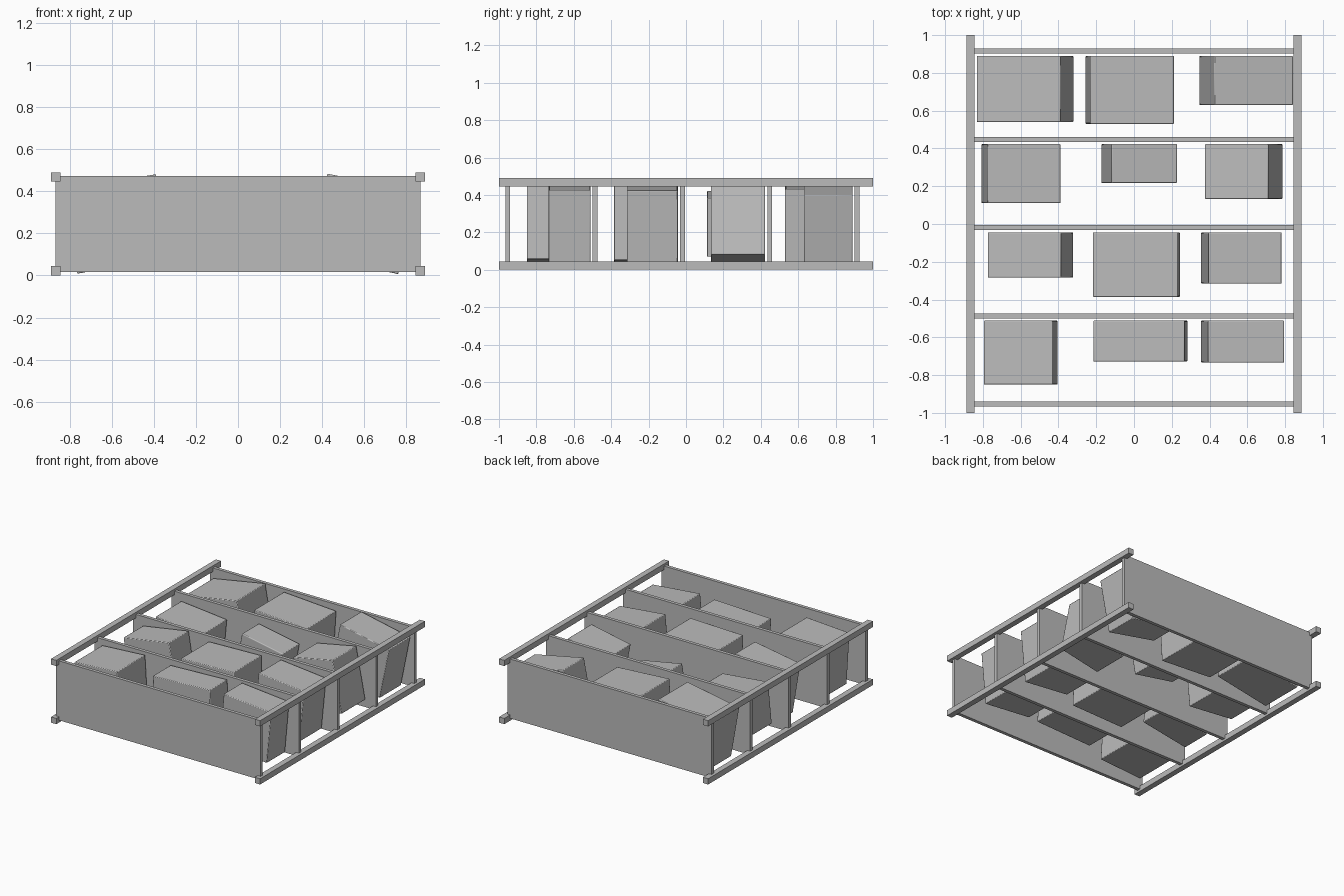
import bpy
import math

cube = bpy.data.objects.get("Cube")
if cube:
    bpy.data.objects.remove(cube, do_unlink=True)

grey = bpy.data.materials.new("plain_grey")
grey.use_nodes = True
colour = (0.5, 0.5, 0.5, 1)
grey.diffuse_color = colour
grey.node_tree.nodes["Principled BSDF"].inputs["Base Color"].default_value = colour


def block(name, centre, size, turn=0, bevel=0):
    """Box with baked size, optionally turned about the y axis and bevelled."""
    bpy.ops.mesh.primitive_cube_add(size=1, location=centre)
    obj = bpy.context.object
    obj.name = name
    obj.scale = size
    bpy.ops.object.transform_apply(location=False, rotation=False, scale=True)
    obj.rotation_euler.y = turn
    obj.data.materials.append(grey)
    if bevel:
        mod = obj.modifiers.new("soft_edges", "BEVEL")
        mod.width = bevel
        mod.segments = 2
        bpy.ops.object.shade_smooth_by_angle(angle=math.radians(35))
    return obj


MID_Z = 0.245
RAIL = 0.044

# Four long corner rails
for side, x in (("right", -0.866), ("left", 0.866)):
    for level, z in (("lower", RAIL / 2), ("upper", 2 * MID_Z - RAIL / 2)):
        block(f"{side}_{level}_rail", (x, 0, z), (RAIL, 2, RAIL))

# Five shelf boards
shelf_y = [-0.953 + 0.467 * i for i in range(5)]
for i, y in enumerate(shelf_y):
    block(f"shelf_{i + 1}", (0, y, MID_Z), (1.736, 0.026, 0.456))

# Boxes on each shelf: x start, x end, height, slanted side width, depth
# (a negative side width turns the box the other way)
rows = [
    [(-0.795, -0.405, 0.34, -0.025, 0.4), (-0.215, 0.283, 0.217, -0.015, 0.4),
     (0.355, 0.795, 0.223, 0.037, 0.4)],
    [(-0.775, -0.322, 0.24, -0.065, 0.4), (-0.217, 0.243, 0.342, -0.011, 0.4),
     (0.355, 0.782, 0.272, 0.04, 0.4)],
    [(-0.808, -0.388, 0.312, 0.031, 0.315), (-0.174, 0.228, 0.207, 0.055, 0.3),
     (0.375, 0.787, 0.29, -0.077, 0.4)],
    [(-0.833, -0.32, 0.35, -0.07, 0.4), (-0.257, 0.213, 0.36, 0.025, 0.4),
     (0.345, 0.842, 0.26, 0.08, 0.4)],
]
for r, row in enumerate(rows):
    base = shelf_y[r + 1] - 0.025
    for c, (x0, x1, height, slant, depth) in enumerate(row):
        turn = math.asin(slant / depth)
        width = (x1 - x0 - abs(slant)) / math.cos(turn)
        block(f"box_{r + 1}_{c + 1}", ((x0 + x1) / 2, base - height / 2, MID_Z),
              (width, height, depth), turn, 0.005)
